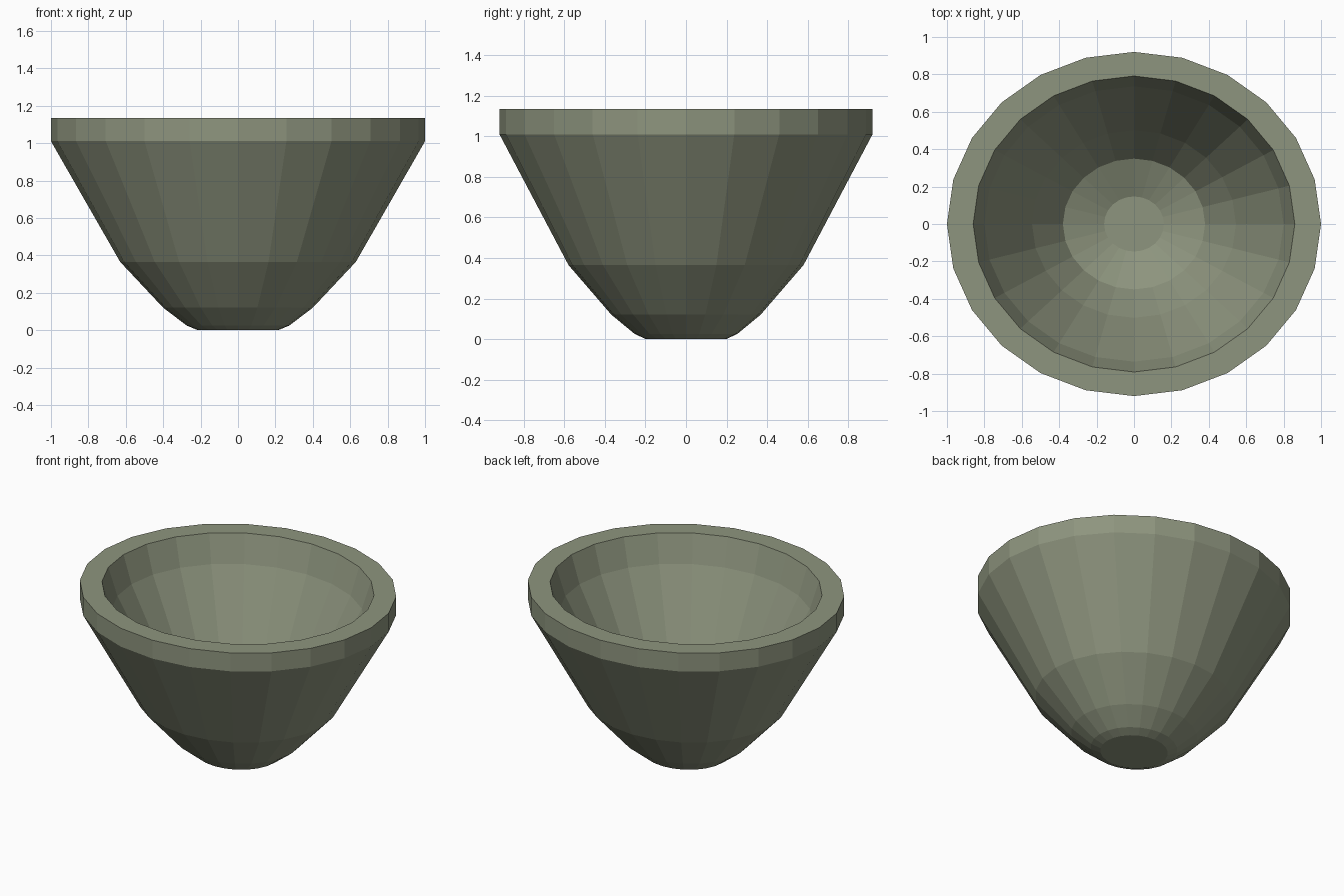
import bpy
import bmesh
from math import cos, sin, tau

cube = bpy.data.objects.get("Cube")
if cube:
    bpy.data.objects.remove(cube, do_unlink=True)

SIDES = 24
DEPTH = 0.92  # the bowl is slightly oval

# Cross-section (radius, height): base, outer wall, rim, inner wall, floor
PROFILE = [
    (0.215, 0.0), (0.275, 0.025), (0.40, 0.12), (0.63, 0.365),
    (1.0, 1.01), (1.0, 1.135),
    (0.86, 1.135), (0.80, 0.95), (0.545, 0.47), (0.38, 0.235), (0.16, 0.145),
]


def make_material(name, colour):
    mat = bpy.data.materials.new(name)
    mat.use_nodes = True
    mat.diffuse_color = colour
    mat.node_tree.nodes["Principled BSDF"].inputs["Base Color"].default_value = colour
    return mat


def make_lathe(name, profile, mat):
    """Spin a profile into an oval, flat-faced solid closed at both ends."""
    bm = bmesh.new()
    rings = []
    for r, z in profile:
        rings.append([bm.verts.new((r * cos(tau * i / SIDES),
                                    r * DEPTH * sin(tau * i / SIDES), z))
                      for i in range(SIDES)])
    for low, high in zip(rings, rings[1:]):
        for i in range(SIDES):
            j = (i + 1) % SIDES
            bm.faces.new((low[i], low[j], high[j], high[i]))
    bm.faces.new(rings[0][::-1])
    bm.faces.new(rings[-1])
    bmesh.ops.recalc_face_normals(bm, faces=bm.faces)
    mesh = bpy.data.meshes.new(name)
    bm.to_mesh(mesh)
    bm.free()
    mesh.materials.append(mat)
    obj = bpy.data.objects.new(name, mesh)
    bpy.context.collection.objects.link(obj)
    return obj


# Thick-walled bowl
clay = make_material("olive_grey_clay", (0.27, 0.30, 0.21, 1.0))
make_lathe("bowl", PROFILE, clay)
